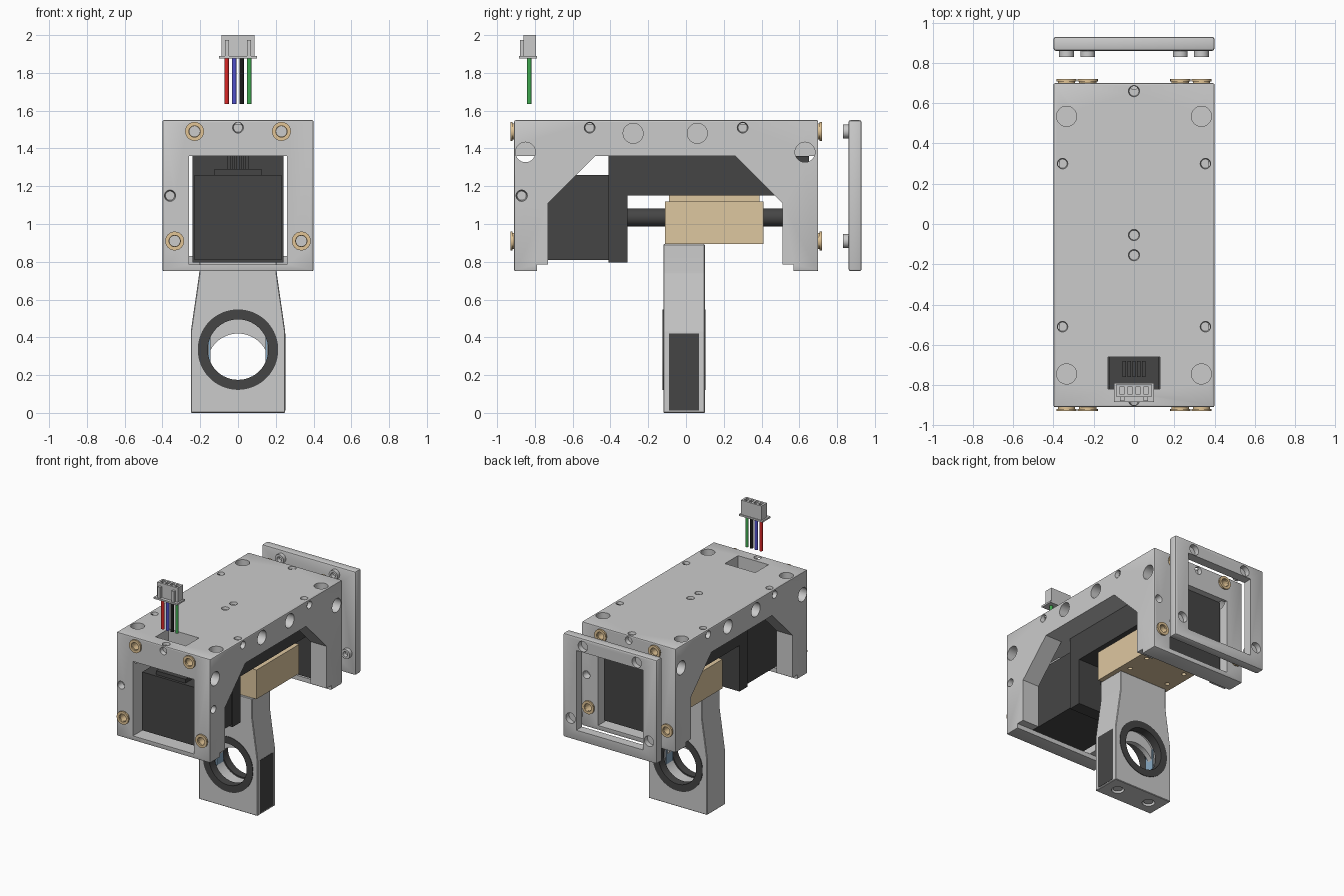
import bpy, bmesh
from math import pi, sin, cos
from mathutils import Matrix, Vector

if "Cube" in bpy.data.objects:
    bpy.data.objects.remove(bpy.data.objects["Cube"])


def material(name, rgb):
    m = bpy.data.materials.new(name)
    m.diffuse_color = (*rgb, 1)
    m.use_nodes = True
    m.node_tree.nodes["Principled BSDF"].inputs["Base Color"].default_value = m.diffuse_color
    return m


DARK = material("dark", (0.06, 0.06, 0.06))
TAN = material("tan", (0.73, 0.57, 0.35))
BRASS = material("brass", (0.75, 0.55, 0.3))
BLUE = material("glass_blue", (0.25, 0.4, 0.55))


def finish(bm, name, mat=None):
    bmesh.ops.recalc_face_normals(bm, faces=bm.faces)
    me = bpy.data.meshes.new(name)
    bm.to_mesh(me)
    bm.free()
    ob = bpy.data.objects.new(name, me)
    bpy.context.collection.objects.link(ob)
    if mat:
        me.materials.append(mat)
    return ob


def add_box(bm, x, y, z):
    c = Vector(((x[0] + x[1]) / 2, (y[0] + y[1]) / 2, (z[0] + z[1]) / 2))
    s = Matrix.Diagonal((x[1] - x[0], y[1] - y[0], z[1] - z[0], 1))
    bmesh.ops.create_cube(bm, size=1, matrix=Matrix.Translation(c) @ s)


def add_cyl(bm, a, b, r1, r2=None, seg=32):
    a, b = Vector(a), Vector(b)
    rot = (b - a).to_track_quat('Z', 'Y').to_matrix().to_4x4()
    bmesh.ops.create_cone(bm, cap_ends=True, segments=seg, radius1=r1, radius2=r1 if r2 is None else r2,
                          depth=(b - a).length, matrix=Matrix.Translation((a + b) / 2) @ rot)


def add_prism(bm, pts, axis, lo, hi):
    """Extrude a 2D profile (u, z) along x or y."""
    make = (lambda u, v, w: (w, u, v)) if axis == 'x' else (lambda u, v, w: (u, w, v))
    f = bm.faces.new([bm.verts.new(make(u, v, lo)) for u, v in pts])
    ext = bmesh.ops.extrude_face_region(bm, geom=[f])
    d = Vector(make(0, 0, hi - lo))
    bmesh.ops.translate(bm, vec=d, verts=[e for e in ext['geom'] if isinstance(e, bmesh.types.BMVert)])


def box(name, x, y, z, mat=None, bevel=0):
    bm = bmesh.new()
    add_box(bm, x, y, z)
    if bevel:
        bmesh.ops.bevel(bm, geom=bm.edges[:], offset=bevel, segments=2, profile=0.5, affect='EDGES')
    return finish(bm, name, mat)


def cyl(name, a, b, r, mat=None, seg=32):
    bm = bmesh.new()
    add_cyl(bm, a, b, r, seg=seg)
    return smooth(finish(bm, name, mat))


def tube(name, c, y0, y1, r, ri, mat, seg=48):
    """Ring along the y axis, centred at (x, z)."""
    bm = bmesh.new()
    loops = [[bm.verts.new((c[0] + q * cos(2 * pi * i / seg), y, c[1] + q * sin(2 * pi * i / seg)))
              for i in range(seg)] for q, y in ((r, y0), (r, y1), (ri, y1), (ri, y0))]
    for k in range(4):
        p, q = loops[k], loops[(k + 1) % 4]
        for i in range(seg):
            j = (i + 1) % seg
            bm.faces.new((p[i], p[j], q[j], q[i]))
    return smooth(finish(bm, name, mat))


def activate(ob):
    bpy.ops.object.select_all(action='DESELECT')
    ob.select_set(True)
    bpy.context.view_layer.objects.active = ob


def smooth(ob):
    activate(ob)
    bpy.ops.object.shade_smooth_by_angle(angle=0.6)
    return ob


def cut(ob, bm):
    """Subtract everything in bm from ob."""
    tool = finish(bm, "cutter")
    tool.hide_render = True
    m = ob.modifiers.new("cut", 'BOOLEAN')
    m.operation, m.object, m.solver, m.use_self = 'DIFFERENCE', tool, 'EXACT', True
    activate(ob)
    bpy.ops.object.modifier_apply(modifier="cut")
    bpy.data.objects.remove(tool)


def hole(bm, p, d, r, depth, taper=1.0):
    p, d = Vector(p), Vector(d)
    add_cyl(bm, p - d * 0.02, p + d * depth, r, r * taper, seg=28)


# Housing: block with side openings, a lengthwise channel and a wire slot
housing = box("housing", (-0.4, 0.4), (-0.91, 0.70), (0.75, 1.55), bevel=0.008)
c = bmesh.new()
add_prism(c, [(-0.79, 0.6), (-0.79, 0.785), (-0.73, 0.785), (-0.73, 1.11), (-0.48, 1.36), (0.26, 1.36),
              (0.51, 1.11), (0.51, 0.785), (0.57, 0.785), (0.57, 0.6)], 'x', -0.6, 0.6)
cut(housing, c)
c = bmesh.new()
add_box(c, (-0.26, 0.26), (-1.1, 1.1), (0.785, 1.36))
cut(housing, c)
c = bmesh.new()
add_box(c, (-0.13, 0.13), (-0.82, -0.66), (1.3, 1.7))
cut(housing, c)

# Housing screw and pin holes
INSERTS = [(s * x, z) for s in (-1, 1) for x, z in ((0.23, 1.49), (0.335, 0.91))]
c = bmesh.new()
for y, d in ((-0.91, 1), (0.70, -1)):
    for x, z in INSERTS:
        hole(c, (x, y, z), (0, d, 0), 0.045, 0.1)
    hole(c, (0, y, 1.51), (0, d, 0), 0.032, 0.03, 0.75)
    hole(c, (0.36 * -d, y, 1.15), (0, d, 0), 0.032, 0.05, 0.75)
for s in (-1, 1):
    for y, z, dep in ((-0.85, 1.38, 0.17), (-0.28, 1.48, 0.1), (0.06, 1.48, 0.1), (0.63, 1.38, 0.17)):
        hole(c, (s * 0.4, y, z), (-s, 0, 0), 0.053, dep)
    for y in (-0.51, 0.30):
        hole(c, (s * 0.4, y, 1.51), (-s, 0, 0), 0.032, 0.03, 0.75)
    for y in (0.535, -0.745):
        hole(c, (s * 0.335, y, 1.55), (0, 0, -1), 0.05, 0.08)
    for y in (0.30, -0.51):
        hole(c, (s * 0.355, y, 1.55), (0, 0, -1), 0.03, 0.02, 0.75)
hole(c, (0.4, -0.87, 1.15), (-1, 0, 0), 0.032, 0.06, 0.75)
for y in (0.66, -0.055, -0.155, -0.875):
    hole(c, (0, y, 1.55), (0, 0, -1), 0.032, 0.02, 0.75)
cut(housing, c)
smooth(housing)

# Threaded brass inserts on both ends
for y0, y1 in ((-0.93, -0.84), (0.63, 0.72)):
    for x, z in INSERTS:
        front = y0 < 0
        lip = (y0, y0 + 0.012) if front else (y1 - 0.012, y1)
        tube("insert", (x, z), y0 + 0.012 * front, y1 - 0.012 * (not front), 0.043, 0.028, BRASS, 24)
        tube("insert_lip", (x, z), *lip, 0.05, 0.03, BRASS, 24)

# End cover frame with locating bosses
cover = box("end_cover", (-0.4, 0.4), (0.86, 0.93), (0.75, 1.55), bevel=0.012)
c = bmesh.new()
add_box(c, (-0.285, 0.285), (0.8, 1), (0.83, 1.445))
for x, z in INSERTS:
    hole(c, (x, 0.93, z), (0, -1, 0), 0.04, 0.04)
cut(cover, c)
smooth(cover)
for x, z in INSERTS:
    tube("cover_boss", (x, z), 0.83, 0.862, 0.037, 0.02, None, 24)

# Motor, drive rail and lead screw
box("motor", (-0.23, 0.23), (-0.84, -0.41), (0.81, 1.26), DARK)
box("motor_socket", (-0.125, 0.125), (-0.82, -0.62), (1.26, 1.29), DARK)
for i in range(5):
    x = -0.048 + i * 0.024
    box("socket_pin", (x - 0.008, x + 0.008), (-0.76, -0.68), (1.29, 1.36), DARK)
box("motor_mount", (-0.24, 0.24), (-0.41, -0.31), (0.795, 1.36), DARK)
box("guide_rail", (-0.24, 0.24), (-0.31, 0.54), (1.15, 1.36), DARK)
box("rail_end_plate", (-0.24, 0.24), (0.54, 0.65), (0.81, 1.36), DARK)
cyl("lead_screw", (0, -0.31, 1.035), (0, 0.54, 1.035), 0.048, DARK)

# Carriage
carriage = box("carriage", (-0.235, 0.235), (-0.11, 0.41), (0.895, 1.12), TAN)
c = bmesh.new()
for x in (-0.17, 0.17):
    for y in (0.16, 0.34):
        hole(c, (x, y, 0.895), (0, 0, 1), 0.016, 0.06)
cut(carriage, c)
box("carriage_top", (-0.2, 0.2), (-0.09, 0.39), (1.12, 1.15), TAN)

# Lens arm with bore, side pad pocket and foot screws
bm = bmesh.new()
add_prism(bm, [(-0.25, 0), (0.25, 0), (0.25, 0.43), (0.205, 0.74), (0.205, 0.893),
               (-0.205, 0.893), (-0.205, 0.74), (-0.25, 0.43)], 'y', -0.12, 0.10)
bmesh.ops.recalc_face_normals(bm, faces=bm.faces)
bmesh.ops.bevel(bm, geom=bm.edges[:], offset=0.004, segments=1, affect='EDGES')
arm = finish(bm, "lens_arm")
c = bmesh.new()
add_cyl(c, (0, -0.3, 0.335), (0, 0.3, 0.335), 0.208, seg=64)
for x in (-0.14, 0.14):
    hole(c, (x, -0.01, 0), (0, 0, 1), 0.045, 0.035)
cut(arm, c)
smooth(arm)
for x in (-0.14, 0.14):
    cyl("foot_screw", (x, -0.01, 0.01), (x, -0.01, 0.045), 0.034, seg=24)
box("side_pad", (0.235, 0.252), (-0.09, 0.07), (0.012, 0.42), DARK)

# Lens barrel, inner crescent and glass edges
tube("lens_ring_front", (0, 0.335), -0.124, -0.06, 0.213, 0.16, DARK, 64)
tube("lens_ring_middle", (0, 0.335), -0.06, 0.04, 0.209, 0.17, None, 64)
tube("lens_ring_back", (0, 0.335), 0.04, 0.104, 0.213, 0.16, DARK, 64)
bm = bmesh.new()
add_cyl(bm, (0, -0.02, 0.335), (0, 0.02, 0.335), 0.172, seg=64)
crescent = finish(bm, "lens_crescent")
c = bmesh.new()
add_cyl(c, (0, -0.1, 0.255), (0, 0.1, 0.255), 0.165, seg=64)
add_box(c, (-0.3, 0.3), (-0.1, 0.1), (0, 0.3))
cut(crescent, c)
smooth(crescent)
for s in (-1, 1):
    x = sorted((s * 0.145, s * 0.155))
    box("glass_edge", x, (-0.05, 0.03), (0.26, 0.42), BLUE)

# Cable plug with four pockets, flange, latch rib and wires
plug = box("cable_plug", (-0.088, 0.088), (-0.86, -0.795), (1.88, 2.0))
WIRES = ((-0.06, (0.7, 0.02, 0.02)), (-0.02, (0.08, 0.08, 0.6)), (0.02, (0.01, 0.01, 0.01)), (0.06, (0.05, 0.4, 0.08)))
c = bmesh.new()
for x, _ in WIRES:
    add_box(c, (x - 0.012, x + 0.012), (-0.845, -0.81), (1.93, 2.1))
cut(plug, c)
box("plug_flange", (-0.1, 0.1), (-0.885, -0.79), (1.877, 1.89))
for s in (-1, 1):
    x = sorted((s * 0.048, s * 0.07))
    box("plug_rib", x, (-0.88, -0.86), (1.89, 1.975))
for x, rgb in WIRES:
    cyl("wire", (x, -0.83, 1.635), (x, -0.83, 1.88), 0.012, material("wire", rgb), 16)
